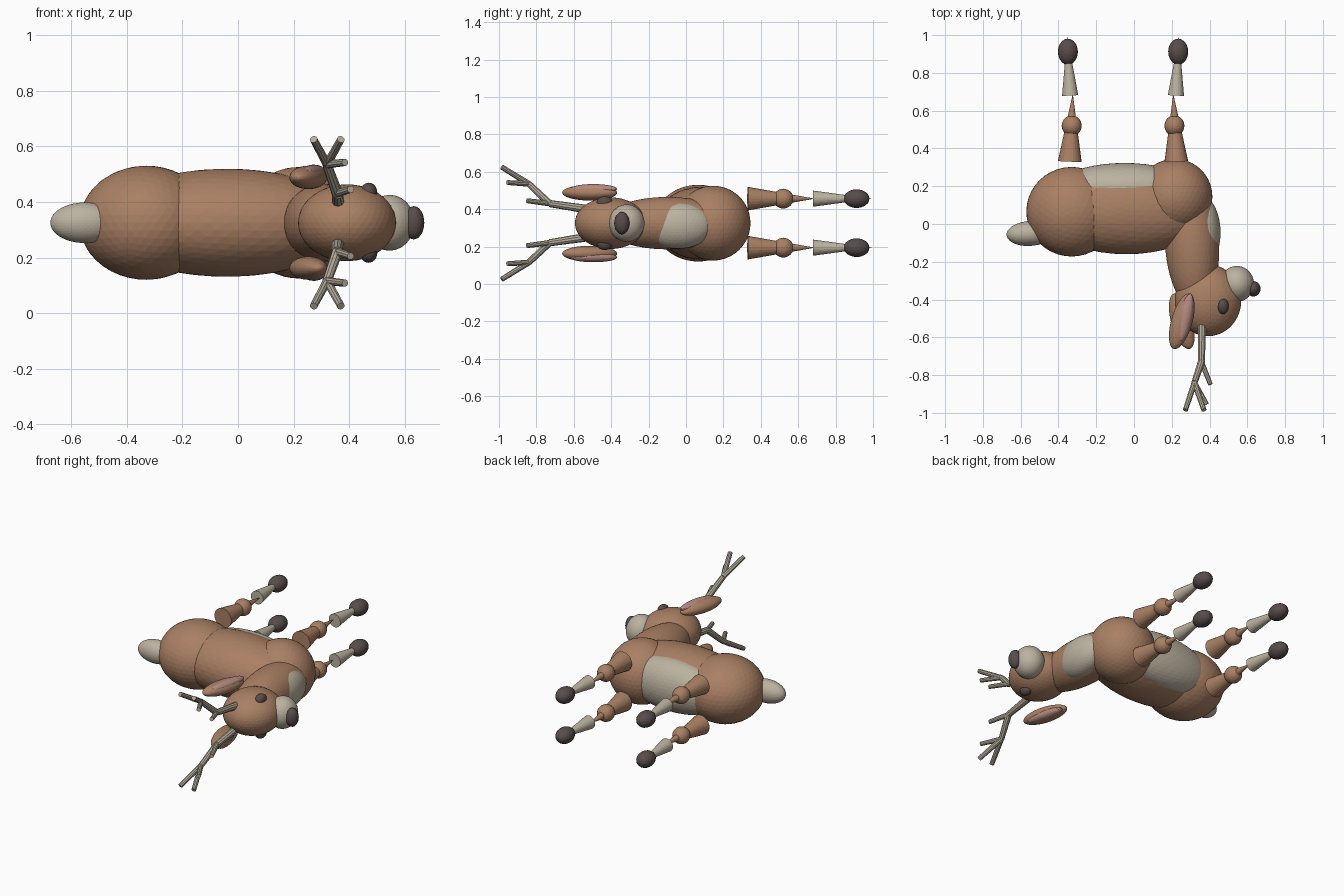
import bpy
import math
from mathutils import Vector, Matrix

cube = bpy.data.objects.get("Cube")
if cube:
    bpy.data.objects.remove(cube, do_unlink=True)

MID = 0.325  # height of the animal's plane of symmetry


def material(name, rgb):
    m = bpy.data.materials.new(name)
    m.use_nodes = True
    m.diffuse_color = (*rgb, 1)
    m.node_tree.nodes["Principled BSDF"].inputs["Base Color"].default_value = (*rgb, 1)
    return m


BROWN = material("brown fur", (0.40, 0.215, 0.127))
CREAM = material("cream fur", (0.50, 0.445, 0.35))
DARK = material("dark hoof", (0.095, 0.073, 0.07))
PINK = material("inner ear pink", (0.46, 0.25, 0.22))
BONE = material("antler bone", (0.46, 0.415, 0.33))


def finish(name, mat):
    ob = bpy.context.object
    ob.name = name
    ob.data.materials.append(mat)
    return ob


def ball(name, mat, x, y, radii, z=0, turn=0, detail=4):
    """Faceted ellipsoid; z is measured from the plane of symmetry."""
    bpy.ops.mesh.primitive_ico_sphere_add(subdivisions=detail, radius=1)
    ob = finish(name, mat)
    ob.data.transform(Matrix.Diagonal((*radii, 1)))
    ob.location = (x, y, MID + z)
    ob.rotation_euler.z = math.radians(turn)
    return ob


def rod(name, mat, a, b, r1, r2, sides):
    """Tapered rod from a to b."""
    a, b = Vector(a), Vector(b)
    bpy.ops.mesh.primitive_cone_add(vertices=sides, radius1=r1, radius2=r2,
                                    depth=(b - a).length)
    ob = finish(name, mat)
    ob.location = (a + b) / 2 + Vector((0, 0, MID))
    ob.rotation_euler = (b - a).to_track_quat('Z', 'Y').to_euler()
    return ob


# Torso, neck and head
ball("rump", BROWN, -0.33, 0.065, (0.24, 0.237, 0.205))
ball("body", BROWN, -0.04, 0.075, (0.46, 0.235, 0.194))
ball("chest", BROWN, 0.215, 0.145, (0.2, 0.2, 0.2))
ball("neck", BROWN, 0.307, -0.1, (0.143, 0.35, 0.14), turn=3)
ball("head", BROWN, 0.392, -0.404, (0.176, 0.19, 0.138))

# Pale markings, tail and muzzle
ball("belly_patch", CREAM, -0.05, 0.19, (0.36, 0.133, 0.168))
ball("throat_patch", CREAM, 0.36, -0.045, (0.098, 0.19, 0.125), z=-0.012)
ball("tail", CREAM, -0.55, -0.05, (0.125, 0.066, 0.073), turn=4)
ball("muzzle", CREAM, 0.545, -0.317, (0.09, 0.095, 0.1))
ball("nose", DARK, 0.632, -0.343, (0.038, 0.041, 0.06), detail=3)

for side, tag in ((1, "upper"), (-1, "lower")):
    # Eyes and ears
    ball(f"eye_{tag}", DARK, 0.47, -0.435, (0.031, 0.043, 0.036),
         z=side * 0.108, detail=3)
    ball(f"ear_{tag}", BROWN, 0.253, -0.515, (0.056, 0.152, 0.042),
         z=side * 0.163, turn=-16 * side)
    ball(f"inner_ear_{tag}", PINK, 0.272, -0.495, (0.034, 0.13, 0.026),
         z=side * 0.183, turn=-12 * side, detail=3)

    # Antlers: a bent beam with forked tips and two tines
    base, bend, fork = [(0.36, -0.53, 0.075), (0.357, -0.73, 0.105), (0.32, -0.84, 0.21)]
    pieces = [
        ("beam_base", base, bend, 0.023, 0.019),
        ("beam_middle", bend, fork, 0.02, 0.017),
        ("tip_back", fork, (0.272, -0.985, 0.3), 0.016, 0.014),
        ("tip_front", fork, (0.37, -0.985, 0.3), 0.016, 0.014),
        ("tine_low", bend, (0.405, -0.85, 0.12), 0.015, 0.013),
        ("tine_high", fork, (0.385, -0.955, 0.217), 0.015, 0.013),
    ]
    for part, a, b, r1, r2 in pieces:
        rod(f"antler_{part}_{tag}", BONE, (a[0], a[1], side * a[2]),
            (b[0], b[1], side * b[2]), r1, r2, 10)

    # Legs: thigh cone, knee, shin cone and hoof
    z = side * 0.131
    for end, x, lean in (("hind", -0.33, -1), ("front", 0.214, 1)):
        rod(f"{end}_thigh_{tag}", BROWN, (x + lean * 0.01, 0.33, z),
            (x - lean * 0.006, 0.69, z), 0.063, 0, 24)
        ball(f"{end}_knee_{tag}", BROWN, x, 0.52, (0.053, 0.055, 0.053), z=z, detail=3)
        rod(f"{end}_shin_{tag}", CREAM, (x + lean * 0.008, 0.68, z),
            (x + lean * 0.024, 0.994, z), 0.043, 0, 24)
        ball(f"{end}_hoof_{tag}", DARK, x + lean * 0.02, 0.912,
             (0.053, 0.069, 0.05), z=z, detail=3)
